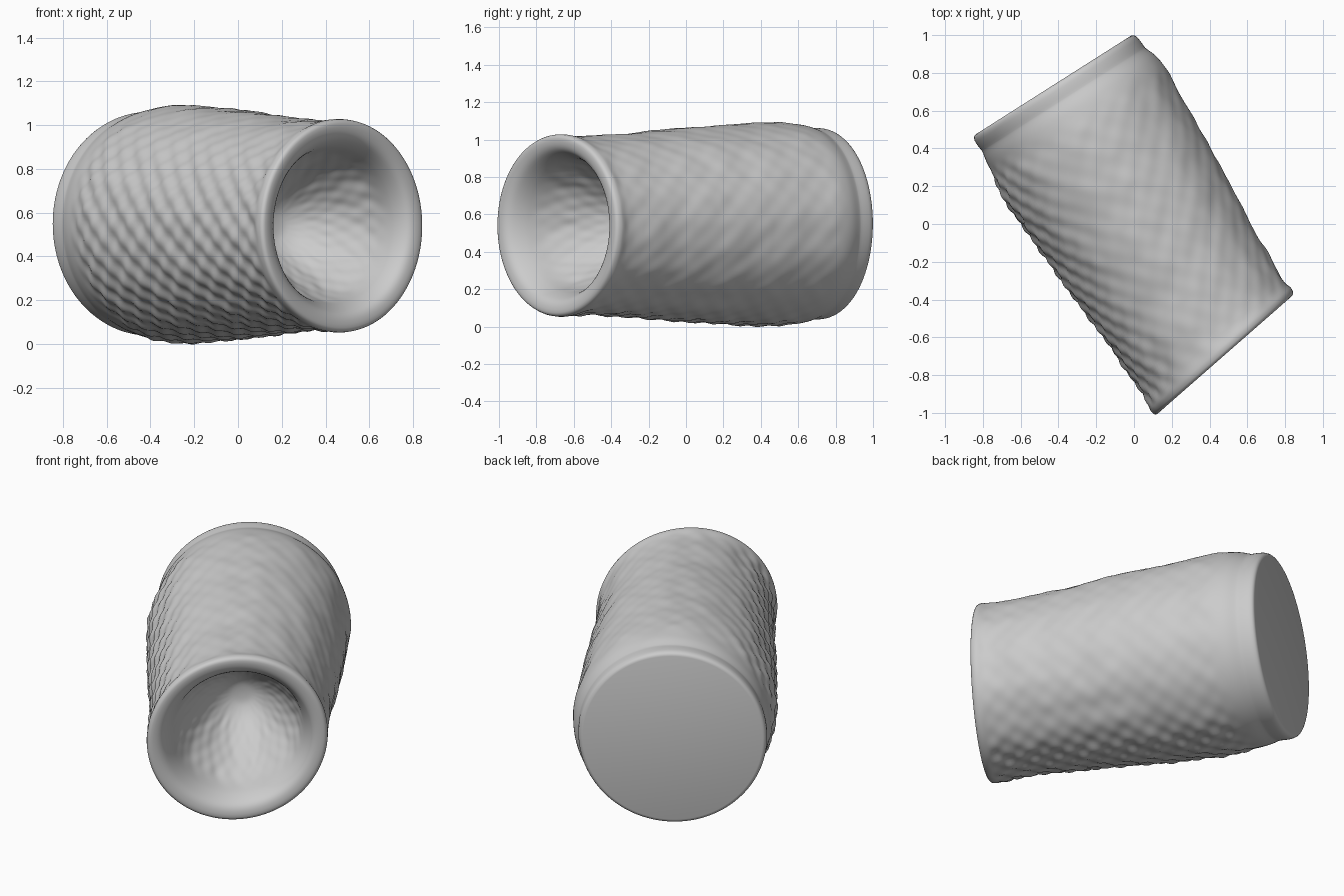
import bpy, bmesh, math
from mathutils import Vector
from mathutils import noise

if "Cube" in bpy.data.objects:
    bpy.data.objects.remove(bpy.data.objects["Cube"])

SIDES = 192
LENGTH = 1.69
BASE = Vector((-0.428, 0.735, 0.55))       # centre of the base disc
AXIS = Vector((0.536, -0.844, 0.0))        # base -> mouth
SIDE = Vector((0.844, 0.536, 0.0))
UP = Vector((0, 0, 1))


def smooth(a, b, v):
    v = max(0.0, min(1.0, (v - a) / (b - a)))
    return v * v * (3 - 2 * v)


def spline(pts, step):
    """Catmull-Rom curve through (t, r) points, sampled about every `step`."""
    out = []
    p = [Vector(q) for q in pts]
    p = [2 * p[0] - p[1]] + p + [2 * p[-1] - p[-2]]
    for a, b, c, d in zip(p, p[1:], p[2:], p[3:]):
        n = max(2, round((c - b).length / step))
        for i in range(n):
            u = i / n
            out.append(0.5 * (2 * b + (c - a) * u + (2 * a - 5 * b + 4 * c - d) * u * u
                              + (3 * b - a - 3 * c + d) * u ** 3))
    return out + [p[-2]]


def place(t, r, ang):
    """Tilted, slightly bowed basket space -> world."""
    x, y = r * math.cos(ang), r * math.sin(ang)
    f = t / LENGTH
    x += 0.014 * math.exp(-((t - 0.2) / 0.12) ** 2)      # sideways bulge by the foot
    return BASE + SIDE * x + UP * (y - 0.01 * f) + AXIS * (t - 0.154 * x * f * f)


def weave(t, r, ang, inner):
    """Height of the basket-weave knots, strongest on the front and underside."""
    knots = math.cos(24 * ang) * math.cos(45 * t)
    rough = noise.noise(Vector((math.cos(ang) * 4, math.sin(ang) * 4, t * 6)))
    if inner:
        fade = (1 - smooth(1.45, 1.6, t)) * smooth(0.05, 0.3, r)
        return fade * (0.002 * knots + 0.008 * rough)
    fade = smooth(0.17, 0.3, t) * (1 - smooth(1.6, 1.67, t))
    amp = 0.0015 + 0.0075 * smooth(-0.2, 0.8, -math.cos(ang - 0.5))
    return fade * (amp * knots + 0.008 * rough)


def lathe(name, profile, turn):
    """Spin a (t, r) profile; points from index `turn` on line the hollow."""
    bm = bmesh.new()
    rings = []
    for i, (t, r) in enumerate(profile):
        ring = []
        for k in range(SIDES):
            a = 2 * math.pi * k / SIDES
            ring.append(bm.verts.new(place(t, r + weave(t, r, a, i >= turn), a)))
        rings.append(ring)
    for lo, hi in zip(rings, rings[1:]):
        for k in range(SIDES):
            j = (k + 1) % SIDES
            bm.faces.new((lo[k], lo[j], hi[j], hi[k]))
    bm.faces.new(rings[0][::-1])
    bm.faces.new(rings[-1])
    bmesh.ops.recalc_face_normals(bm, faces=bm.faces)
    me = bpy.data.meshes.new(name)
    bm.to_mesh(me)
    bm.free()
    ob = bpy.data.objects.new(name, me)
    bpy.context.collection.objects.link(ob)
    bpy.ops.object.select_all(action='DESELECT')
    ob.select_set(True)
    bpy.context.view_layer.objects.active = ob
    bpy.ops.object.shade_smooth_by_angle(angle=math.radians(50))


# Outside wall: flat foot, smooth band with a shallow groove, woven body
outer = spline([(0.0, 0.487), (0.006, 0.501), (0.025, 0.51), (0.06, 0.512), (0.09, 0.511),
                (0.105, 0.514), (0.16, 0.529), (0.24, 0.538), (0.36, 0.543), (0.55, 0.536),
                (0.9, 0.515), (1.25, 0.489), (1.5, 0.478), (1.6, 0.48),
                (1.66, 0.488), (1.686, 0.481), (1.693, 0.466)], 0.0125)
# Thick rolled lip and bowl-shaped hollow
inner = spline([(1.693, 0.466), (1.69, 0.435), (1.67, 0.4), (1.61, 0.366), (1.5, 0.332),
                (1.4, 0.288), (1.27, 0.22), (1.16, 0.14), (1.11, 0.07), (1.1, 0.015)], 0.016)
lathe("woven_basket", outer + inner[1:], len(outer))
